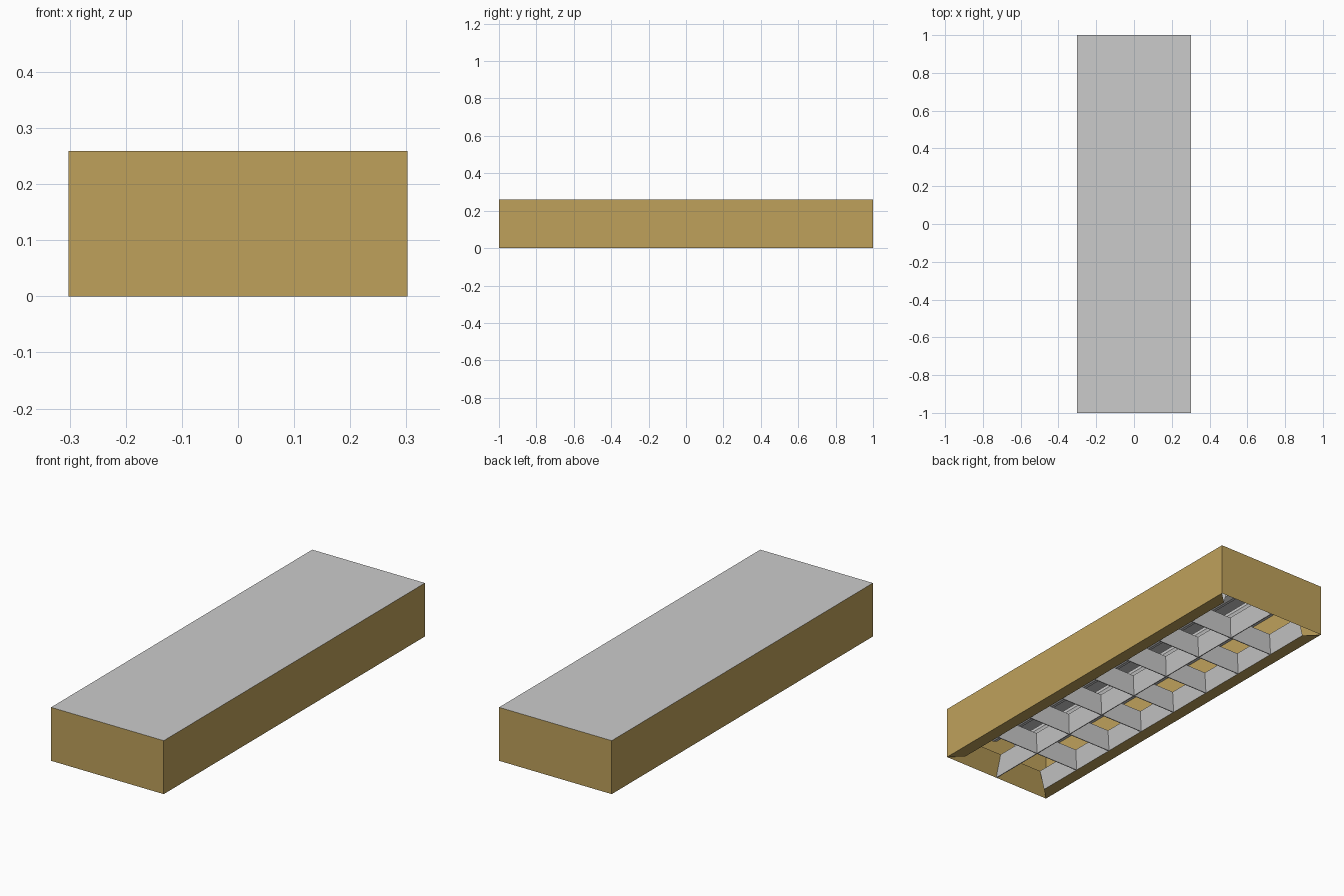
import bpy, bmesh, math

if "Cube" in bpy.data.objects:
    bpy.data.objects.remove(bpy.data.objects["Cube"])

HX, HY, H = 0.302, 1.0, 0.259     # housing half width, half length, height
LX, LY, LH = 0.24, 0.94, 0.09     # louver half width, half length, depth
T, B = 0.025, 0.002               # blade half thickness at top and bottom
PITCH = LY / 4


def material(name, rgb):
    m = bpy.data.materials.new(name)
    m.diffuse_color = (*rgb, 1)
    m.use_nodes = True
    m.node_tree.nodes["Principled BSDF"].inputs["Base Color"].default_value = m.diffuse_color
    return m


gold = material("gold_paint", (0.52, 0.357, 0.105))
grey = material("grey_metal", (0.53, 0.53, 0.53))
pale = material("pale_lamp", (0.8, 0.8, 0.8))


def sheets(name, quads, mat):
    """One object made of separate quads, welded where they meet."""
    bm = bmesh.new()
    for q in quads:
        bm.faces.new([bm.verts.new(p) for p in q])
    bmesh.ops.remove_doubles(bm, verts=bm.verts, dist=1e-5)
    me = bpy.data.meshes.new(name)
    bm.to_mesh(me)
    bm.free()
    ob = bpy.data.objects.new(name, me)
    bpy.context.collection.objects.link(ob)
    me.materials.append(mat)
    return ob


# Housing walls, open above and below
ring = [(-HX, -HY), (HX, -HY), (HX, HY), (-HX, HY)]
walls = []
for i in range(4):
    (x0, y0), (x1, y1) = ring[i], ring[(i + 1) % 4]
    walls.append([(x0, y0, 0), (x1, y1, 0), (x1, y1, H), (x0, y0, H)])
sheets("housing_walls", walls, gold)

# Flat lid
sheets("top_panel", [[(-HX, -HY, H), (HX, -HY, H), (HX, HY, H), (-HX, HY, H)]], grey)

# Long bottom flanges with mitred ends
sheets("side_flanges", [
    [(s * HX, -HY, 0), (s * HX, HY, 0), (s * LX, LY, 0), (s * LX, -LY, 0)][::-s]
    for s in (-1, 1)], gold)

# Sloped end reflectors
sheets("end_reflectors", [
    [(-0.3, s * HY, 0), (0.3, s * HY, 0), (0.3, s * LY, LH), (-0.3, s * LY, LH)][::-s]
    for s in (-1, 1)], gold)

# Sloped side reflectors
sheets("side_reflectors", [
    [(s * LX, -LY, 0), (s * LX, LY, 0), (s * (LX - T), LY, LH), (s * (LX - T), -LY, LH)]
    for s in (-1, 1)], grey)

# Centre spine, V section, wide at the top
spine = [[(s * B, -HY, 0), (s * B, HY, 0), (s * T, LY, LH), (s * T, -LY, LH)][::s]
         for s in (-1, 1)]
spine.append([(-B, -HY, 0), (-B, HY, 0), (B, HY, 0), (B, -HY, 0)])
sheets("centre_spine", spine, grey)

# Cross blades, same V section
for i in range(-3, 4):
    y = i * PITCH
    blade = [[(-LX, y + s * B, 0), (LX, y + s * B, 0),
              (LX - T, y + s * T, LH), (-LX + T, y + s * T, LH)][::s] for s in (-1, 1)]
    blade.append([(-LX, y - B, 0), (-LX, y + B, 0), (LX, y + B, 0), (LX, y - B, 0)])
    sheets("cross_blade", blade, grey)

# Lamp tubes above the louver
for x in (-0.08, 0.08):
    bpy.ops.mesh.primitive_cylinder_add(vertices=8, radius=0.035, depth=1.86,
                                        location=(x, 0, 0.17),
                                        rotation=(math.pi / 2, 0, 0))
    tube = bpy.context.object
    tube.name = "lamp_tube"
    tube.data.materials.append(pale)
